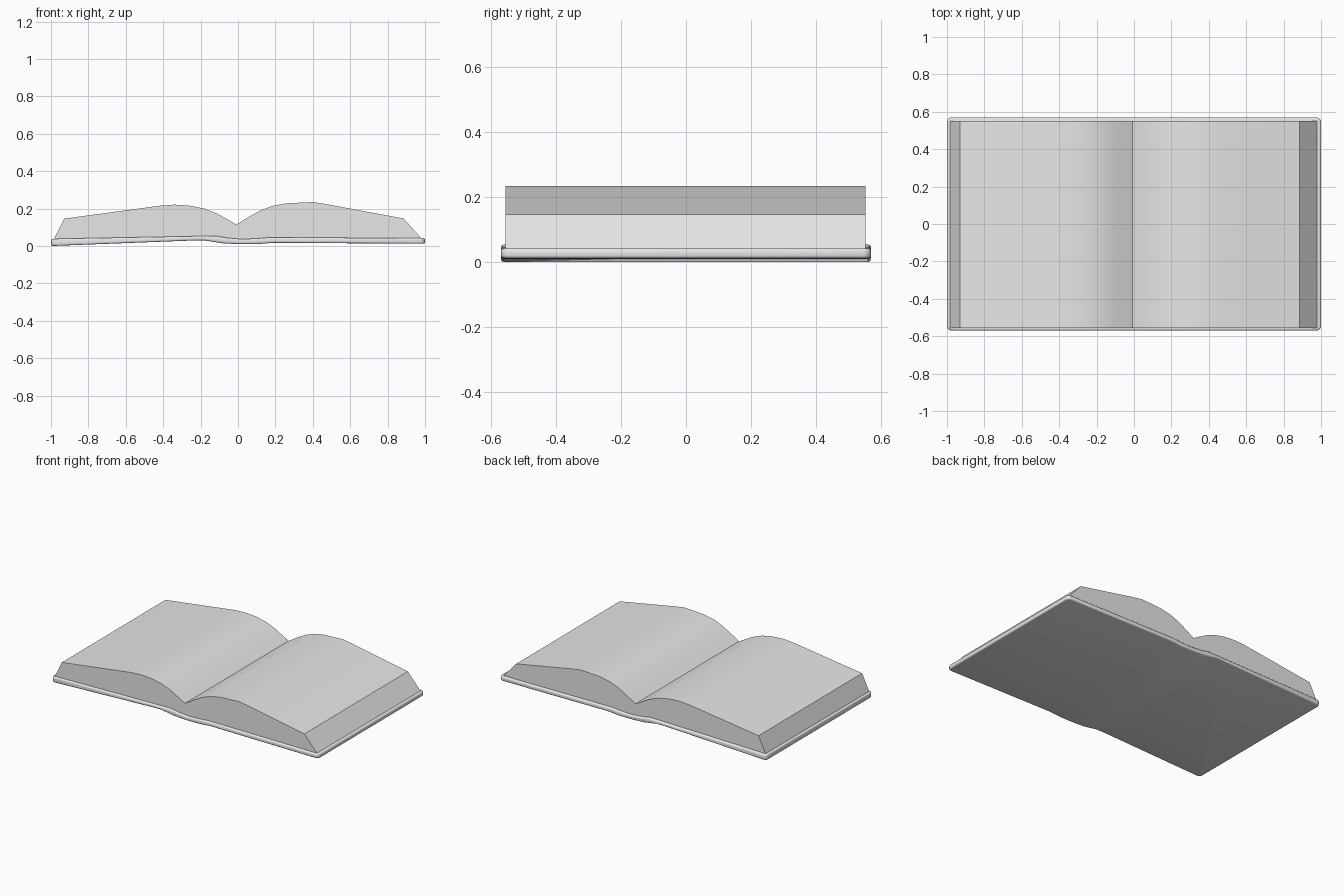
import bpy
import bmesh
import math

if "Cube" in bpy.data.objects:
    bpy.data.objects.remove(bpy.data.objects["Cube"], do_unlink=True)

grey = bpy.data.materials.new("plain_grey")
grey.use_nodes = True
grey.diffuse_color = (0.8, 0.8, 0.8, 1)
grey.node_tree.nodes["Principled BSDF"].inputs["Base Color"].default_value = (0.8, 0.8, 0.8, 1)


def sharp_edges(bm):
    return [e for e in bm.edges if e.calc_face_angle(0) > math.radians(40)]


def extrude_profile(name, profile, y_front, y_back, corner=0, rounding=0):
    """Sweep an (x, z) outline along y, then round its corners and rims."""
    bm = bmesh.new()
    face = bm.faces.new([bm.verts.new((x, y_front, z)) for x, z in profile])
    swept = bmesh.ops.extrude_face_region(bm, geom=[face], use_keep_orig=True)
    moved = [g for g in swept["geom"] if isinstance(g, bmesh.types.BMVert)]
    bmesh.ops.translate(bm, verts=moved, vec=(0, y_back - y_front, 0))
    bmesh.ops.recalc_face_normals(bm, faces=bm.faces[:])
    if corner:
        upright = [e for e in sharp_edges(bm)
                   if abs(e.verts[0].co.x - e.verts[1].co.x) < 0.001
                   and abs(e.verts[0].co.y - e.verts[1].co.y) < 0.001]
        bmesh.ops.bevel(bm, geom=upright, offset=corner, segments=4,
                        profile=0.5, affect="EDGES")
    if rounding:
        bmesh.ops.bevel(bm, geom=sharp_edges(bm), offset=rounding, segments=3,
                        profile=0.5, affect="EDGES", clamp_overlap=True)
    mesh = bpy.data.meshes.new(name)
    bm.to_mesh(mesh)
    bm.free()
    mesh.materials.append(grey)
    obj = bpy.data.objects.new(name, mesh)
    bpy.context.collection.objects.link(obj)
    bpy.ops.object.select_all(action="DESELECT")
    obj.select_set(True)
    bpy.context.view_layer.objects.active = obj
    bpy.ops.object.shade_smooth_by_angle(angle=math.radians(35))
    return obj


# Cover: two boards joined by a gently sagging spine
cover_top = [(-1, 0.038), (-0.25, 0.052), (-0.12, 0.054), (-0.06, 0.044), (0.02, 0.037),
             (0.1, 0.04), (0.17, 0.046), (1, 0.042)]
cover_bottom = [(1, 0.012), (0.19, 0.017), (0.1, 0.01), (0, 0.01), (-0.08, 0.014),
                (-0.18, 0.03), (-0.25, 0.029), (-1, 0.0)]
extrude_profile("cover", cover_top + cover_bottom, -0.57, 0.57, corner=0.025, rounding=0.009)

# Page block: two arched halves meeting in a valley, with slanted outer edges
left_arch = [(-0.985, 0.034), (-0.93, 0.146), (-0.42, 0.215), (-0.34, 0.221), (-0.26, 0.216),
             (-0.18, 0.2), (-0.11, 0.172)]
valley = [(-0.008, 0.115)]
right_arch = [(0.06, 0.157), (0.12, 0.19), (0.18, 0.213), (0.26, 0.228), (0.4, 0.235),
              (0.47, 0.224), (0.885, 0.147), (0.985, 0.036)]
underside = [(0.17, 0.036), (0.02, 0.028), (-0.12, 0.042), (-0.25, 0.042)]
extrude_profile("page_block", left_arch + valley + right_arch + underside, -0.555, 0.552)
